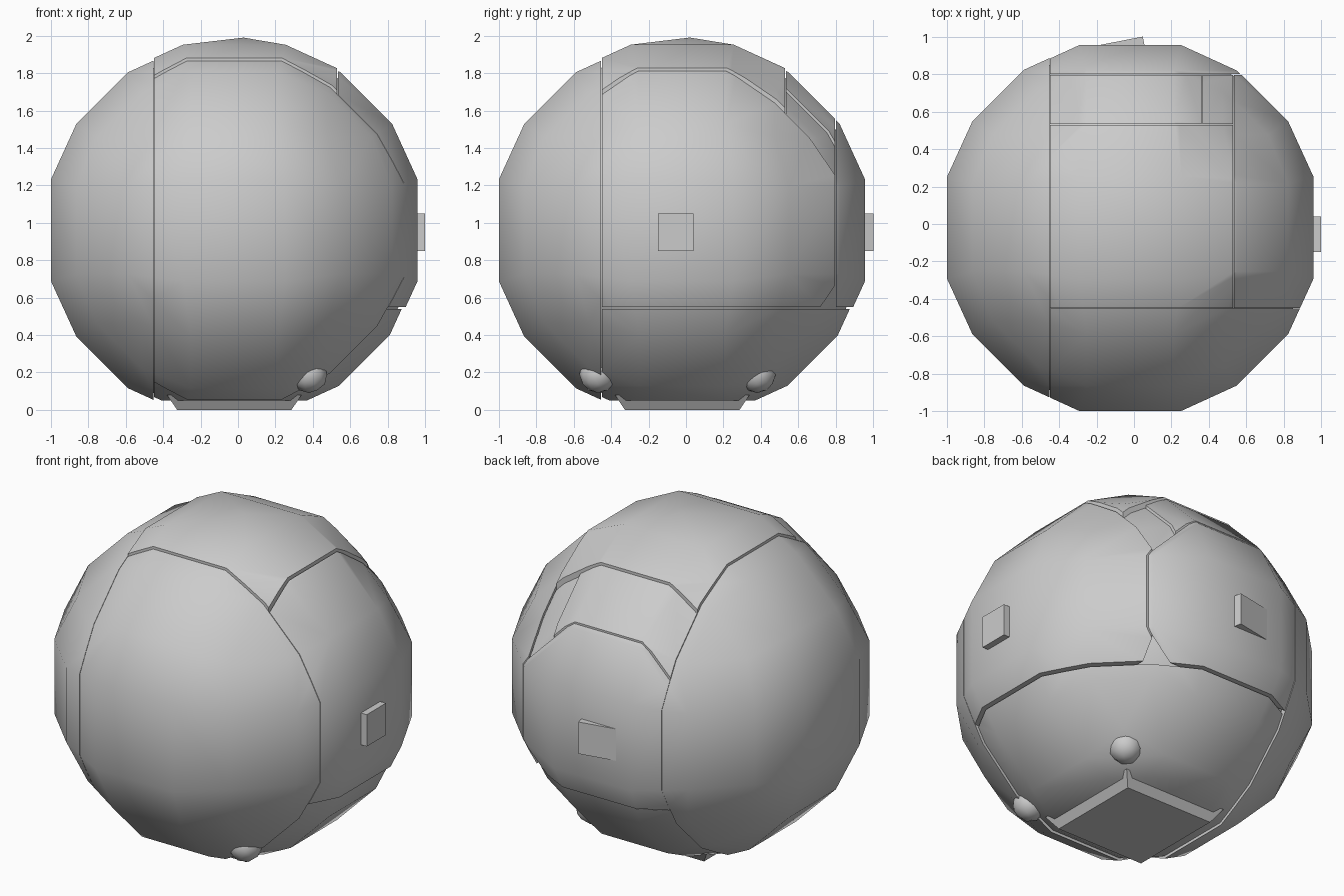
import bpy, bmesh, math
from mathutils import Vector, Matrix

if "Cube" in bpy.data.objects:
    bpy.data.objects.remove(bpy.data.objects["Cube"], do_unlink=True)

CENTRE = Vector((-0.02, -0.02, 0.96))
RADIUS = 1.018
FLAT = 0.98    # distance of the axis facets from the centre

grey = bpy.data.materials.new("light grey")
grey.use_nodes = True
grey.diffuse_color = (0.6, 0.6, 0.6, 1)
grey.node_tree.nodes["Principled BSDF"].inputs["Base Color"].default_value = (0.6, 0.6, 0.6, 1)


def finish(bm, name, angle=35):
    bmesh.ops.recalc_face_normals(bm, faces=bm.faces)
    mesh = bpy.data.meshes.new(name)
    bm.to_mesh(mesh)
    bm.free()
    mesh.materials.append(grey)
    obj = bpy.data.objects.new(name, mesh)
    bpy.context.collection.objects.link(obj)
    bpy.ops.object.select_all(action="DESELECT")
    obj.select_set(True)
    bpy.context.view_layer.objects.active = obj
    bpy.ops.object.shade_smooth_by_angle(angle=math.radians(angle))
    return obj


def faceted_ball(scale, apex):
    """Rounded block with a flat facet on each axis."""
    bm = bmesh.new()
    inner, outer = math.tan(math.radians(15.5)), math.tan(math.radians(34))
    steps = (-outer, -inner, inner, outer)
    for axis in range(3):
        for sign in (-1, 1):
            for u in steps:
                for v in steps:
                    wide = [c for c in (u, v) if abs(c) == outer]
                    reach = RADIUS / math.hypot(1, *wide) if wide else FLAT
                    d = [u, v]
                    d.insert(axis, sign)
                    bm.verts.new(CENTRE + Vector(d) * reach * scale)
    if apex:
        bm.verts.new(CENTRE + Vector((0.05, 0.04, 1.03)))
    bmesh.ops.convex_hull(bm, input=bm.verts)
    loose = [v for v in bm.verts if not v.link_faces]
    bmesh.ops.delete(bm, geom=loose, context="VERTS")
    bmesh.ops.dissolve_limit(bm, angle_limit=0.01, verts=bm.verts, edges=bm.edges)
    return bm


def ball_piece(name, scale, low=(None, None, None), high=(None, None, None), apex=False):
    """Part of the ball between the given bounds, with closed cut sides."""
    bm = faceted_ball(scale, apex)
    for axis in range(3):
        for bound, sign in ((low[axis], -1), (high[axis], 1)):
            if bound is None:
                continue
            point, normal = Vector(), Vector()
            point[axis], normal[axis] = bound, sign
            geom = bm.verts[:] + bm.edges[:] + bm.faces[:]
            cut = bmesh.ops.bisect_plane(bm, geom=geom, plane_co=point,
                                         plane_no=normal, clear_outer=True)
            rim = [e for e in cut["geom_cut"] if isinstance(e, bmesh.types.BMEdge)]
            bmesh.ops.edgeloop_fill(bm, edges=rim)
    return finish(bm, name)


def plate(name, centre, size, turn=0):
    bm = bmesh.new()
    place = Matrix.Translation(centre) @ Matrix.Rotation(math.radians(turn), 4, "Z")
    bmesh.ops.create_cube(bm, size=1, matrix=place @ Matrix.Diagonal((*size, 1)))
    return finish(bm, name)


# Shell panels wrapped round an inner core
S = -0.45      # seam shared by the left and front panels
ball_piece("core", 0.965, low=(None, None, 0.05))
ball_piece("left_panel", 1.0, low=(None, None, 0.05), high=(S - 0.003, None, None))
ball_piece("front_panel", 1.0, low=(S, None, 0.05), high=(None, S - 0.003, None))
ball_piece("top_panel", 1.012, low=(S, S, 1.2), high=(0.528, 0.53, None), apex=True)
ball_piece("right_panel", 1.0, low=(0.535, S, 0.55), high=(None, 0.797, None))
ball_piece("back_panel", 0.997, low=(S, 0.802, 0.55))
ball_piece("upper_back_strip", 1.0, low=(S, 0.534, 1.2), high=(0.36, 0.797, None))
ball_piece("upper_back_end", 0.99, low=(0.365, 0.534, 1.2), high=(0.53, 0.797, None))
ball_piece("bottom_panel", 0.985, low=(S, S, 0.05), high=(None, None, 0.54))

# Flat foot, narrower at the ground
bm = bmesh.new()
bmesh.ops.create_cube(bm, size=1, matrix=Matrix.Translation((-0.02, -0.02, 0.04))
                      @ Matrix.Diagonal((0.72, 0.72, 0.08, 1)))
for v in bm.verts:
    if v.co.z < 0.04:
        v.co.x, v.co.y = -0.02 + (v.co.x + 0.02) * 0.85, -0.02 + (v.co.y + 0.02) * 0.85
finish(bm, "foot")

# Low bumps beside the foot
for name, y in (("front_bump", -0.47), ("back_bump", 0.38)):
    bm = bmesh.new()
    bmesh.ops.create_icosphere(bm, subdivisions=2, radius=1,
                               matrix=Matrix.Translation((0.38, y, 0.19))
                               @ Matrix.Diagonal((0.1, 0.1, 0.1, 1)))
    finish(bm, name)

# Small raised plates on the side and back
plate("side_plate", (0.965, -0.055, 0.95), (0.07, 0.19, 0.2))
plate("back_plate", (-0.115, 0.945, 0.95), (0.34, 0.05, 0.2), 11)
